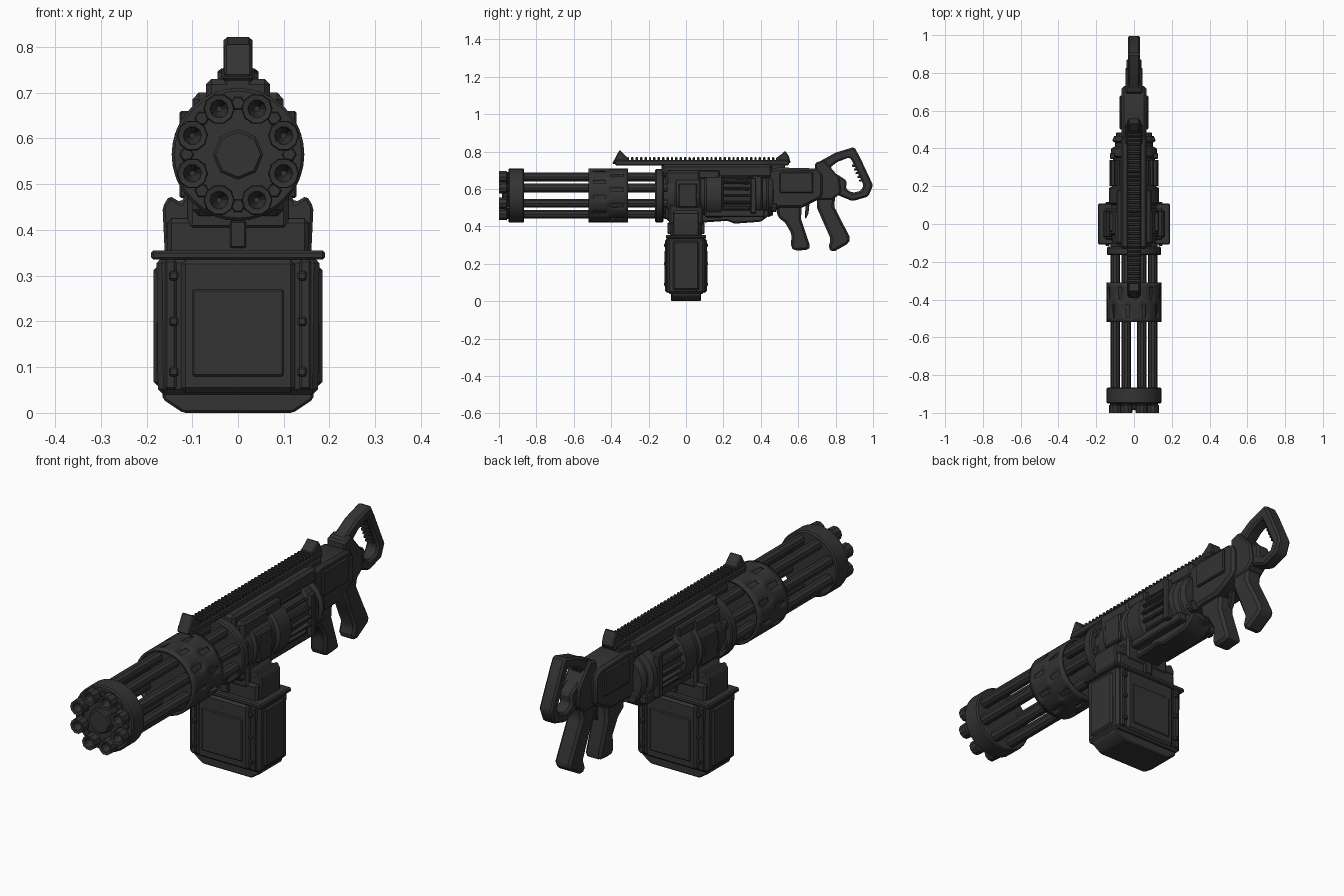
import bpy, bmesh
from math import sin, cos, pi, radians
from mathutils import Matrix, Vector

cube = bpy.data.objects.get("Cube")
if cube:
    bpy.data.objects.remove(cube, do_unlink=True)

mat = bpy.data.materials.new("dark gunmetal")
mat.use_nodes = True
COLOUR = (0.033, 0.033, 0.033, 1)
mat.diffuse_color = COLOUR
for node in mat.node_tree.nodes:
    if node.type == 'BSDF_PRINCIPLED':
        node.inputs["Base Color"].default_value = COLOUR

AXIS_Z = 0.565
parts = []


def finish(name, bm, bevel=0.0):
    bmesh.ops.remove_doubles(bm, verts=bm.verts, dist=1e-5)
    bmesh.ops.recalc_face_normals(bm, faces=bm.faces)
    if bevel:
        edges = [e for e in bm.edges if e.is_manifold and e.calc_face_angle(0) > 0.5]
        bmesh.ops.bevel(bm, geom=edges, offset=bevel, segments=1, affect='EDGES')
    mesh = bpy.data.meshes.new(name)
    bm.to_mesh(mesh)
    bm.free()
    mesh.materials.append(mat)
    ob = bpy.data.objects.new(name, mesh)
    bpy.context.collection.objects.link(ob)
    parts.append(ob)
    return ob


def box(name, x, y, z, bevel=0.006):
    """Box from its (low, high) extents."""
    bm = bmesh.new()
    bmesh.ops.create_cube(bm, size=1)
    for v in bm.verts:
        v.co = [(a + b) / 2 + c * (b - a) for (a, b), c in zip((x, y, z), v.co)]
    return finish(name, bm, bevel)


def prism(name, points, low, high, axis='X', bevel=0.008):
    """Extrude a side (y, z) or front (x, z) outline."""
    bm = bmesh.new()
    place = (lambda p, d: (d, p[0], p[1])) if axis == 'X' else (lambda p, d: (p[0], d, p[1]))
    face = bm.faces.new([bm.verts.new(place(p, low)) for p in points])
    new = bmesh.ops.extrude_face_region(bm, geom=[face])["geom"]
    shift = Vector(place((0, 0), high - low))
    for v in new:
        if isinstance(v, bmesh.types.BMVert):
            v.co += shift
    return finish(name, bm, bevel)


def lathe(name, profile, x=0, z=AXIS_Z, sides=32):
    """Spin an (y, radius) profile about a line along y."""
    bm = bmesh.new()
    rings = [[bm.verts.new((x + r * cos(2 * pi * i / sides), y, z + r * sin(2 * pi * i / sides)))
              for i in range(sides)] for y, r in profile]
    for a, b in zip(rings, rings[1:]):
        for i in range(sides):
            j = (i + 1) % sides
            bm.faces.new((a[i], a[j], b[j], b[i]))
    return finish(name, bm)


def drum(name, y0, y1, r, x=0, z=AXIS_Z, c=0.006, sides=32):
    return lathe(name, [(y0, 0), (y0, r - c), (y0 + c, r), (y1 - c, r), (y1, r - c), (y1, 0)], x, z, sides)


def slotted_shroud(name, rows, r, sides, thickness):
    """Tube with staggered slots cut in every second row."""
    bm = bmesh.new()
    rings = [[bm.verts.new((r * cos(2 * pi * i / sides), y, AXIS_Z + r * sin(2 * pi * i / sides)))
              for i in range(sides)] for y in rows]
    for k in range(len(rows) - 1):
        for i in range(sides):
            if k % 2 and (i + k) % 4 == 0:
                continue
            j = (i + 1) % sides
            bm.faces.new((rings[k][i], rings[k][j], rings[k + 1][j], rings[k + 1][i]))
    ob = finish(name, bm)
    mod = ob.modifiers.new("wall", 'SOLIDIFY')
    mod.thickness = thickness
    mod.offset = -1


# Rotating barrels, each with a hollow muzzle
for k in range(8):
    a = pi / 8 + k * pi / 4
    bx, bz = 0.108 * cos(a), AXIS_Z + 0.108 * sin(a)
    lathe("barrel", [(-0.93, 0), (-0.985, 0.017), (-0.998, 0.02), (-1.0, 0.032), (-0.96, 0.034),
                     (-0.955, 0.025), (-0.1, 0.025), (-0.1, 0)], bx, bz, 10)
drum("muzzle_hub", -0.985, -0.94, 0.055, sides=8)

# Muzzle clamp, slotted shroud and rear barrel plate
drum("muzzle_clamp", -0.95, -0.865, 0.145)
for k in range(8):
    a = k * pi / 4
    drum("clamp_bolt", -0.957, -0.94, 0.016, 0.112 * cos(a), AXIS_Z + 0.112 * sin(a), 0.003, 6)
slotted_shroud("barrel_shroud", (-0.52, -0.495, -0.43, -0.4, -0.335, -0.31), 0.145, 40, 0.012)
drum("shroud_core", -0.51, -0.32, 0.133)
drum("barrel_plate", -0.165, -0.12, 0.143)

# Receiver drum with stepped rings
lathe("receiver_drum", [(-0.13, 0), (-0.13, 0.115), (-0.06, 0.12), (-0.05, 0.13), (0.07, 0.13), (0.08, 0.12),
                        (0.1, 0.12), (0.11, 0.133), (0.19, 0.133), (0.2, 0.115), (0.35, 0.11), (0.36, 0.125),
                        (0.40, 0.12), (0.41, 0.1), (0.43, 0.1), (0.44, 0.115), (0.465, 0.105), (0.47, 0)])

# Cooling fins around the motor section
for k in range(20):
    a = 2 * pi * k / 20
    fin = box("cooling_fin", (-0.006, 0.006), (0.2, 0.34), (0.1, 0.13), 0.003)
    fin.data.transform(Matrix.Translation((0, 0, AXIS_Z)) @ Matrix.Rotation(a, 4, 'Y'))

# Receiver housing plates
box("front_housing", (-0.1, 0.1), (-0.11, 0.08), (0.43, 0.7), 0.015)
box("receiver_spine", (-0.07, 0.07), (-0.13, 0.46), (0.66, 0.73), 0.012)
prism("belly_plate", [(-0.12, 0.44), (0.08, 0.42), (0.22, 0.43), (0.26, 0.415), (0.40, 0.425), (0.46, 0.47),
                      (0.47, 0.55), (0.2, 0.52), (-0.12, 0.52)], -0.06, 0.06)
for s in (-1, 1):
    def side(a, b):
        return tuple(sorted((s * a, s * b)))
    box("side_cover", side(0.09, 0.132), (-0.04, 0.06), (0.5, 0.63))
    box("lower_rod_housing", side(0.06, 0.1), (0.1, 0.42), (0.45, 0.49))
    box("upper_side_bar", side(0.06, 0.092), (-0.09, 0.18), (0.655, 0.7))
    box("motor_strap", side(0.1, 0.128), (0.345, 0.375), (0.47, 0.66), 0.004)
    box("rear_side_panel", side(0.06, 0.076), (0.5, 0.68), (0.58, 0.69), 0.005)
    drum("pivot_boss", 0.455, 0.485, 0.025, s * 0.07, 0.5, 0.004, 10)

# Rear body tapering to the stock
prism("rear_body", [(0.44, 0.7), (0.5, 0.715), (0.7, 0.71), (0.73, 0.68), (0.73, 0.56), (0.7, 0.54),
                    (0.62, 0.5), (0.5, 0.5), (0.44, 0.47)], -0.065, 0.065, bevel=0.012)
prism("stock_neck", [(0.69, 0.74), (0.74, 0.755), (0.82, 0.66), (0.83, 0.58), (0.78, 0.54), (0.69, 0.54)],
      -0.045, 0.045)

# Looped carry handle
outer = [(.71, .745), (.80, .795), (.90, .825), (.93, .77), (1.0, .62), (.975, .56), (.89, .535), (.805, .57),
         (.81, .63), (.72, .67)]
inner = [(.77, .715), (.81, .745), (.875, .77), (.893, .74), (.95, .62), (.935, .59), (.89, .58), (.855, .6),
         (.86, .645), (.79, .69)]
bm = bmesh.new()
loops = [[bm.verts.new((x, y, z)) for y, z in pts]
         for pts, x in ((outer, -0.032), (outer, 0.032), (inner, 0.032), (inner, -0.032))]
for k in range(4):
    a, b = loops[k], loops[(k + 1) % 4]
    for i in range(len(outer)):
        j = (i + 1) % len(outer)
        bm.faces.new((a[i], a[j], b[j], b[i]))
finish("loop_handle", bm, 0.009)
for k in range(5):
    t = k / 4
    y, z = 0.9 + 0.038 * t, 0.725 - 0.08 * t
    box("finger_ridge", (-0.02, 0.02), (y - 0.012, y + 0.006), (z - 0.006, z + 0.006), 0.002)

# Pistol grips and trigger
prism("front_grip", [(.48, .53), (.62, .53), (.615, .44), (.665, .29), (.655, .275), (.58, .27), (.56, .29),
                     (.565, .36), (.53, .42), (.49, .45)], -0.04, 0.04, bevel=0.012)
prism("rear_grip", [(.70, .58), (.80, .56), (.79, .51), (.88, .335), (.87, .31), (.785, .262), (.76, .285),
                    (.775, .33), (.735, .42), (.70, .5)], -0.04, 0.04, bevel=0.012)
prism("trigger", [(.64, .52), (.66, .52), (.655, .47), (.64, .44), (.635, .45)], -0.012, 0.012, bevel=0.003)

# Top rail with teeth and folding sights
box("rail_base", (-0.036, 0.036), (-0.38, 0.55), (0.727, 0.755), 0.005)
for k in range(36):
    y = -0.34 + k * 0.0235
    box("rail_tooth", (-0.03, 0.03), (y, y + 0.013), (0.75, 0.77), 0.003)
prism("front_sight", [(-.395, .735), (-.355, .81), (-.34, .795), (-.31, .765), (-.31, .735)], -0.03, 0.03, bevel=0.005)
prism("rear_sight", [(.56, .74), (.55, .775), (.53, .805), (.515, .79), (.48, .765), (.48, .735)],
      -0.03, 0.03, bevel=0.005)
box("rail_foot", (-0.03, 0.03), (-0.13, -0.09), (0.69, 0.735))
box("rear_rail_foot", (-0.045, 0.045), (0.42, 0.53), (0.69, 0.735))

# Ammunition box with tapered base, rim and raised panels
prism("ammo_box", [(-.175, .04), (.175, .04), (.178, .34), (-.178, .34)], -0.1, 0.1, 'Y', 0.012)
prism("ammo_box_base", [(-.12, 0), (.12, 0), (.165, .03), (.165, .05), (-.165, .05), (-.165, .03)],
      -0.08, 0.08, 'Y', 0.005)
box("ammo_box_rim", (-0.19, 0.19), (-0.108, 0.108), (0.335, 0.355), 0.005)
for s in (-1, 1):
    ys = tuple(sorted((s * 0.09, s * 0.111)))
    box("box_face_panel", (-0.125, 0.125), ys, (0.045, 0.335), 0.01)
    ys = tuple(sorted((s * 0.1, s * 0.115)))
    box("box_inner_panel", (-0.1, 0.1), ys, (0.08, 0.27), 0.004)
    box("box_side_panel", tuple(sorted((s * 0.16, s * 0.185))), (-0.07, 0.07), (0.06, 0.32), 0.008)
    for t in (-1, 1):
        box("box_corner_strip", tuple(sorted((t * 0.135, t * 0.16))), tuple(sorted((s * 0.09, s * 0.108))),
            (0.05, 0.335), 0.005)
        for z in (0.09, 0.2, 0.3):
            box("box_rivet", tuple(sorted((t * 0.13, t * 0.15))), tuple(sorted((s * 0.1, s * 0.117))),
                (z - 0.01, z + 0.01), 0.004)

# Feed neck and latch ears above the box
box("feed_neck", (-0.155, 0.155), (-0.085, 0.085), (0.345, 0.425), 0.01)
box("feed_throat", (-0.11, 0.11), (-0.09, 0.09), (0.4, 0.52), 0.01)
for s in (-1, 1):
    prism("latch_ear", [(s * .16, .345), (s * .165, .45), (s * .15, .475), (s * .125, .46), (s * .1, .5),
                        (s * .08, .5), (s * .08, .4)], -0.07, 0.07, 'Y', 0.006)
    box("neck_rib", (-0.018, 0.018), tuple(sorted((s * 0.08, s * 0.1))), (0.36, 0.42), 0.004)

# Crisp edges, smooth rounds
for ob in bpy.context.selected_objects:
    ob.select_set(False)
for ob in parts:
    ob.select_set(True)
bpy.context.view_layer.objects.active = parts[0]
bpy.ops.object.shade_smooth_by_angle(angle=radians(30))
